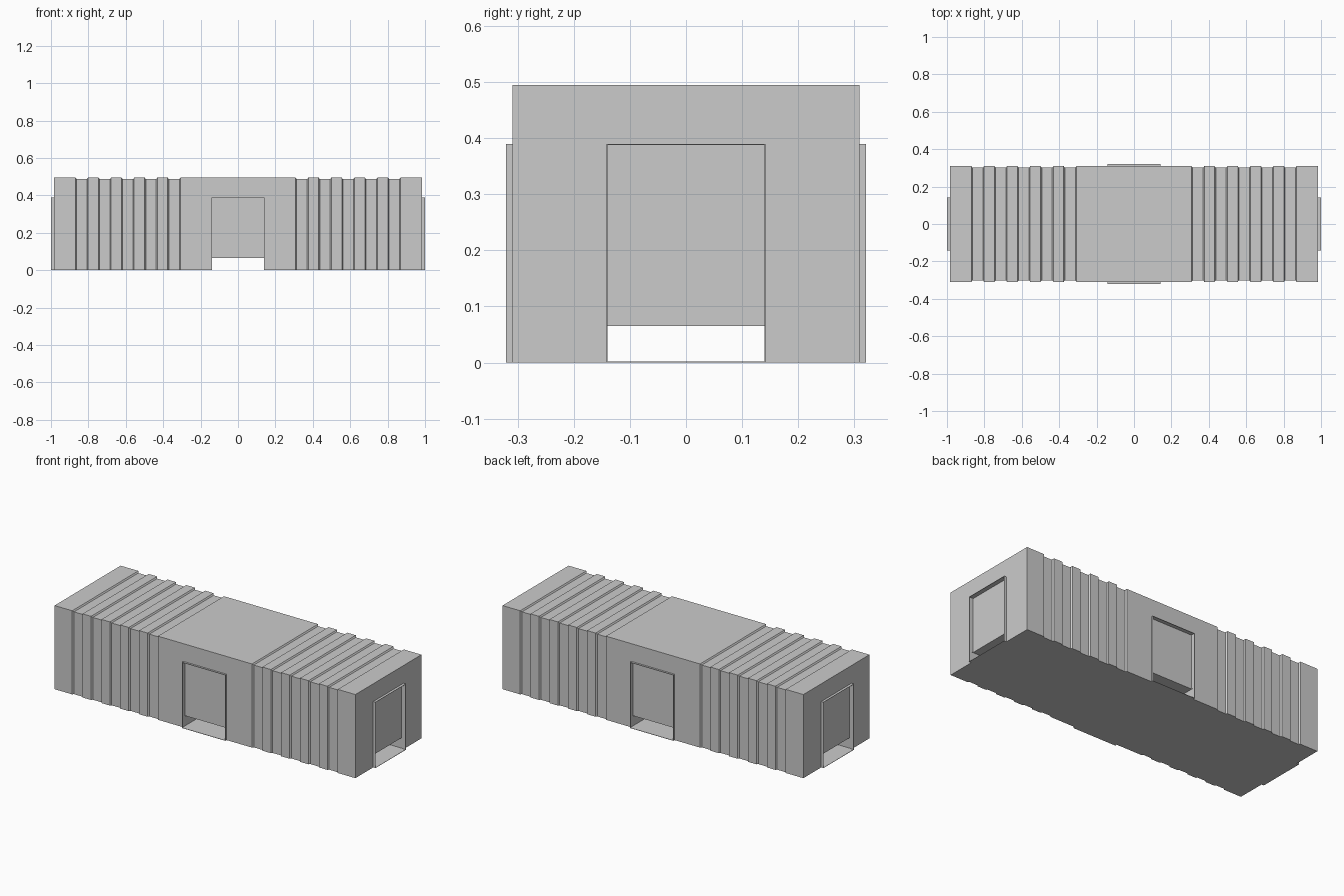
import bpy, bmesh
from math import pi
from mathutils import Matrix

if "Cube" in bpy.data.objects:
    bpy.data.objects.remove(bpy.data.objects["Cube"])

L, W, H = 0.985, 0.309, 0.495      # half length, half width, height of the shell
DW, DT, GAP = 0.142, 0.39, 0.065   # door half width, door top, gap under the door
T = 0.002                          # sheet thickness
DIP, SLOPE = 0.008, 0.006          # groove depth and slope width


def mesh_object(name, bm):
    bmesh.ops.recalc_face_normals(bm, faces=bm.faces)
    me = bpy.data.meshes.new(name)
    bm.to_mesh(me)
    bm.free()
    ob = bpy.data.objects.new(name, me)
    bpy.context.collection.objects.link(ob)
    return ob


def add_box(bm, x0, x1, y0, y1, z0, z1):
    m = Matrix.Translation(((x0 + x1) / 2, (y0 + y1) / 2, (z0 + z1) / 2))
    m = m @ Matrix.Diagonal((x1 - x0, y1 - y0, z1 - z0, 1))
    bmesh.ops.create_cube(bm, size=1, matrix=m)


def box(name, *dims):
    bm = bmesh.new()
    add_box(bm, *dims)
    return mesh_object(name, bm)


# Groove stations along the length: (x, depth), mirrored about the middle
half = []
for i in range(5):
    a = 0.308 + i * 0.1234
    b = a + 0.0617
    half += [(a, 0), (a + SLOPE, DIP), (b, DIP), (b + SLOPE, 0)]
half.append((L, 0))
stations = [(-x, d) for x, d in reversed(half)] + half

# Corrugated shell
bm = bmesh.new()
rings = []
for x, d in stations:
    w, h = W - d, H - d
    rings.append([bm.verts.new((x, y, z)) for y, z in
                  ((-w, 0), (w, 0), (w, h), (-w, h))])
for r, s in zip(rings, rings[1:]):
    for i in range(4):
        j = (i + 1) % 4
        bm.faces.new((r[i], r[j], s[j], s[i]))
bm.faces.new(rings[0])
bm.faces.new(rings[-1])
shell = mesh_object("container_shell", bm)


def cut(*dims):
    cutter = box("cutter", *dims)
    cutter.hide_render = True
    mod = shell.modifiers.new("cut", 'BOOLEAN')
    mod.operation = 'DIFFERENCE'
    mod.solver = 'EXACT'
    mod.object = cutter
    bpy.context.view_layer.objects.active = shell
    bpy.ops.object.modifier_apply(modifier=mod.name)
    bpy.data.objects.remove(cutter)


# Open passages under the doors
cut(-DW, DW, -1, 1, T, GAP)
cut(-1.2, 1.2, -DW, DW, T, GAP)

# Four doorways: shallow recess, door panel and projecting frame
sides = (("front", W, 0.321, -pi / 2), ("right", L, 1.0, 0),
         ("back", W, 0.321, pi / 2), ("left", L, 1.0, pi))
REC = 0.012
for name, wall, out, ang in sides:
    p0, p1, q = wall - REC, wall + 0.1, DW - T
    if name == "right":
        cut(p0, p1, -q, q, GAP - 0.001, DT - T)
    elif name == "left":
        cut(-p1, -p0, -q, q, GAP - 0.001, DT - T)
    elif name == "back":
        cut(-q, q, p0, p1, GAP - 0.001, DT - T)
    else:
        cut(-q, q, -p1, -p0, GAP - 0.001, DT - T)
    rot = Matrix.Rotation(ang, 4, 'Z')
    door = box(name + "_door", p0 - 0.005, p0 + 0.001, -q, q, GAP, DT - T)
    bm = bmesh.new()
    for s in (-1, 1):
        y0, y1 = sorted((s * q, s * DW))
        add_box(bm, wall - 0.001, out, y0, y1, 0, DT)
    add_box(bm, wall - 0.001, out, -q, q, DT - T, DT)
    add_box(bm, wall - 0.001, out, -q, q, 0, T)
    frame = mesh_object(name + "_door_frame", bm)
    for ob in (door, frame):
        ob.data.transform(rot)
